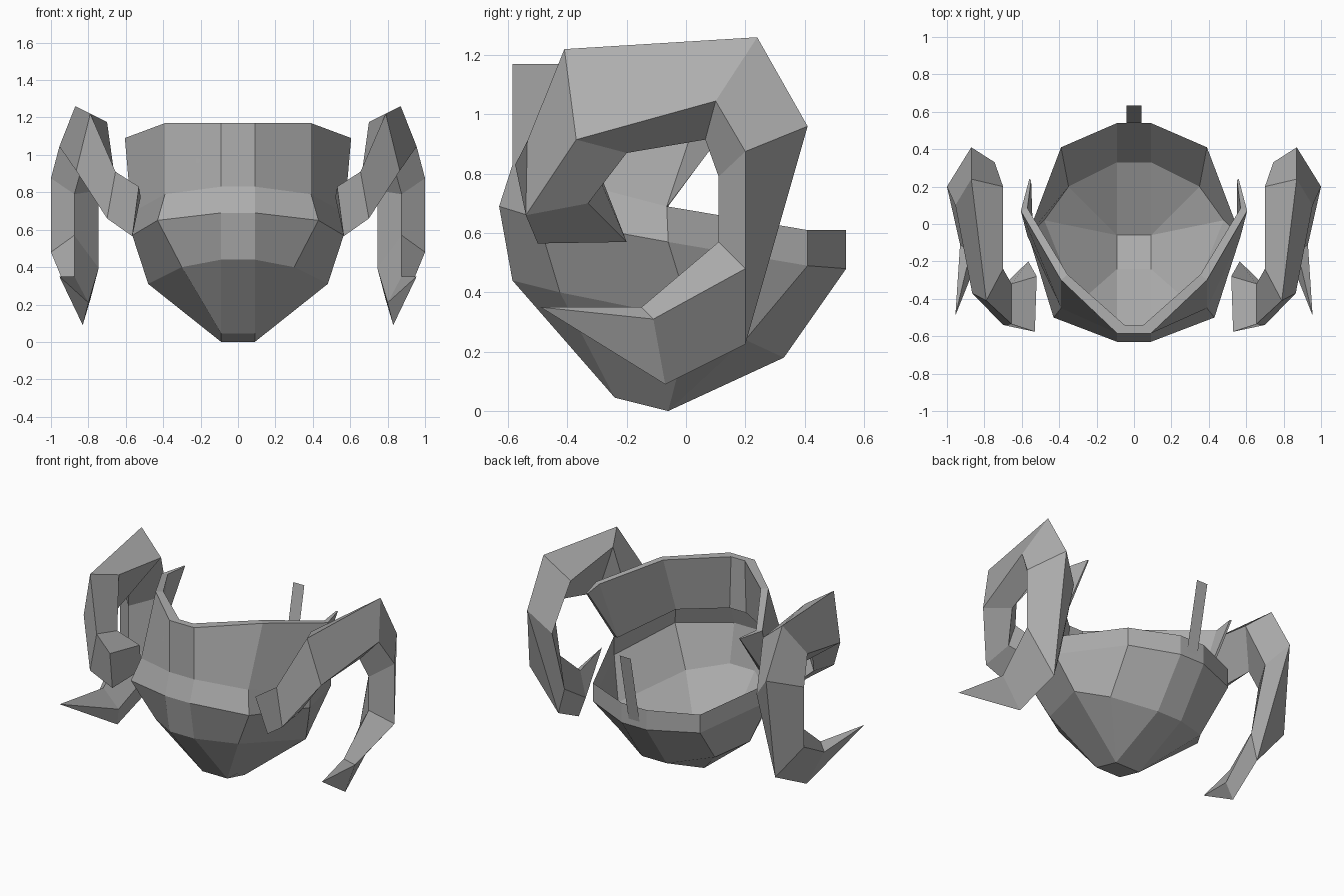
import bpy
import bmesh

cube = bpy.data.objects.get("Cube")
if cube:
    bpy.data.objects.remove(cube, do_unlink=True)

GREY = (0.43, 0.43, 0.43, 1.0)
grey = bpy.data.materials.new("plain grey")
grey.use_nodes = True
grey.diffuse_color = GREY
grey.node_tree.nodes["Principled BSDF"].inputs["Base Color"].default_value = GREY


def flip_x(points):
    return [(-x, y, z) for x, y, z in points]


def mirrored(points):
    """Complete a half outline that runs from the front to the back of the +x side."""
    return points + flip_x(reversed(points))


def loft(name, rings, cap_start=True, cap_end=False):
    """Join closed rings of equal length with flat faces; repeated points collapse."""
    bm = bmesh.new()
    rows = [[bm.verts.new(p) for p in ring] for ring in rings]
    count = len(rows[0])
    for lower_row, upper_row in zip(rows, rows[1:]):
        for i in range(count):
            j = (i + 1) % count
            bm.faces.new((lower_row[i], lower_row[j], upper_row[j], upper_row[i]))
    if cap_start:
        bm.faces.new(rows[0][::-1])
    if cap_end:
        bm.faces.new(rows[-1])
    bmesh.ops.remove_doubles(bm, verts=bm.verts, dist=0.001)
    bmesh.ops.recalc_face_normals(bm, faces=bm.faces)
    mesh = bpy.data.meshes.new(name)
    bm.to_mesh(mesh)
    bm.free()
    mesh.materials.append(grey)
    obj = bpy.data.objects.new(name, mesh)
    bpy.context.collection.objects.link(obj)


# Bowl: faceted open shell, higher at the front than at the back
front_foot, back_foot = (.09, -.24, .045), (.09, -.06, 0)
foot = [front_foot, front_foot, back_foot, back_foot, back_foot]
lower = [(.09, -.585, .44), (.30, -.425, .40), (.48, .02, .31), (.35, .2, .24), (.09, .33, .18)]
bulge = [(.09, -.63, .69), (.43, -.5, .65), (.565, -.06, .57), (.39, .41, .49), (.09, .54, .48)]
rim = [(.09, -.585, .83), (.39, -.45, .79), (.57, -.065, .69), (.39, .41, .61), (.09, .54, .61)]
loft("bowl", [mirrored(r) for r in (foot, lower, bulge, rim)])

# Raised front wall: a thick band on the front rim, ending in a swept point at each side
# Each section: outer bottom, outer top, inner top, inner bottom
wall_half = [
    [(.57, -.055, .70), (.56, .24, 1.09), (.55, .235, 1.09), (.55, -.055, .70)],
    [rim[2], (.605, .07, 1.09), (.57, .085, 1.09), (.54, -.06, .69)],
    [rim[1], (.39, -.30, 1.17), (.355, -.27, 1.17), (.36, -.41, .79)],
    [rim[0], (.09, -.585, 1.17), (.05, -.54, 1.17), (.06, -.54, .83)],
]
loft("front_wall", wall_half + [flip_x(s) for s in reversed(wall_half)], cap_end=True)

# Curled horns: four-sided rings from the root beside the bowl round to the tip
horn_rings = [
    [(.53, -.576, .83), (.565, -.5, .565), (.565, -.2, .57), (.52, -.28, .775)],
    [(.655, -.535, .91), (.70, -.54, .66), (.70, -.33, .70), (.655, -.32, .85)],
    [(.79, -.41, 1.22), (.865, -.37, .915), (.78, -.2, .87), (.70, -.24, 1.175)],
    [(.87, .24, 1.26), (.955, .1, 1.045), (.84, .065, .915), (.70, .2, 1.12)],
    [(.87, .41, .96), (1, .2, .875), (.875, .11, .79), (.745, .33, .81)],
    [(.79, .2, .225), (1, .2, .48), (.875, .11, .57), (.745, .2, .395)],
    [(.83, -.07, .09), (.93, -.11, .31), (.875, -.15, .35), (.80, -.1, .21)],
    [(.955, -.49, .35)] * 4,
]
loft("left_horn", horn_rings)
loft("right_horn", [flip_x(ring) for ring in horn_rings])

# Back tab: flat upright strip on the back of the rim
loft("back_tab", [[(-.04, .54, .52), (.04, .54, .52), (.04, .633, .97), (-.04, .633, .97)]])
